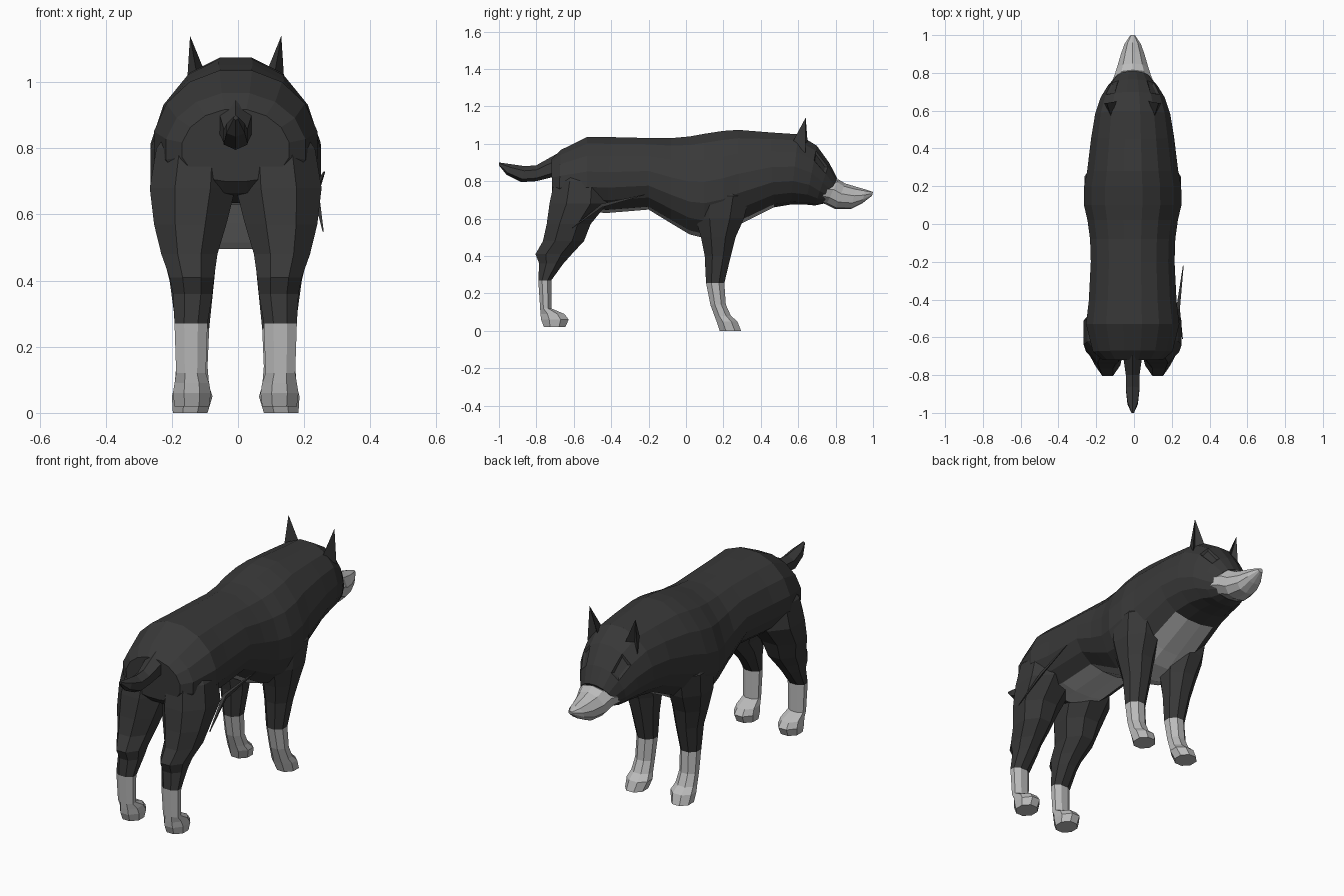
import bpy
import bmesh
import math
from mathutils import Vector

if "Cube" in bpy.data.objects:
    bpy.data.objects.remove(bpy.data.objects["Cube"], do_unlink=True)

CENTRE_X = -0.007
GIRTH = 0.42    # height fraction at which the trunk is widest


def make_material(name, colour):
    material = bpy.data.materials.new(name)
    material.use_nodes = True
    material.diffuse_color = colour
    shader = material.node_tree.nodes["Principled BSDF"]
    shader.inputs["Base Color"].default_value = colour
    shader.inputs["Roughness"].default_value = 0.9
    return material


black_fur = make_material("black fur", (0.04, 0.04, 0.04, 1))
grey_fur = make_material("light grey fur", (0.5, 0.5, 0.5, 1))
PALETTE = (black_fur, grey_fur)
BLACK, GREY = range(len(PALETTE))


def finish(name, bm, rule):
    """Turn a bmesh into a flat-shaded object, coloured by a rule on each face."""
    bmesh.ops.recalc_face_normals(bm, faces=bm.faces)
    for face in bm.faces:
        face.material_index = rule(face.calc_center_median(), face.normal)
    mesh = bpy.data.meshes.new(name)
    bm.to_mesh(mesh)
    bm.free()
    for material in PALETTE:
        mesh.materials.append(material)
    obj = bpy.data.objects.new(name, mesh)
    obj.location.x = CENTRE_X
    bpy.context.collection.objects.link(obj)
    return obj


def loft(rings):
    """Skin a list of equal-length point rings and cap both ends."""
    bm = bmesh.new()
    rows = [[bm.verts.new(point) for point in ring] for ring in rings]
    count = len(rows[0])
    for low, high in zip(rows, rows[1:]):
        for i in range(count):
            j = (i + 1) % count
            bm.faces.new((low[i], low[j], high[j], high[i]))
    bm.faces.new(rows[0])
    bm.faces.new(rows[-1])
    bmesh.ops.recalc_face_normals(bm, faces=bm.faces)
    return bm


def circle(sides):
    for i in range(sides):
        angle = math.tau * (i + 0.5) / sides
        yield math.cos(angle), math.sin(angle)


def trunk_ring(top_y, top_z, low_y, low_z, half_width, sides):
    """Upright, possibly tilted egg outline with a flattened underside."""
    top, low = Vector((0, top_y, top_z)), Vector((0, low_y, low_z))
    ring = []
    for c, s in circle(sides):
        if s < 0:
            height = GIRTH * (1 + max(s / 0.92, -1))
        else:
            height = GIRTH + (1 - GIRTH) * s
        ring.append(low.lerp(top, height) + Vector((half_width * c, 0, 0)))
    return ring


def leg_ring(z, back, front, inner, outer, side):
    """Level oval with a slightly boxy outline."""
    ring = []
    for c, s in circle(8):
        x = (inner + outer) / 2 + c * (outer - inner) / 2 * 1.08
        y = (back + front) / 2 + s * (front - back) / 2 * 1.08
        ring.append(Vector((side * x, y, z)))
    return ring


def all_black(centre, normal):
    return BLACK


def all_grey(centre, normal):
    return GREY


# Body, neck and head: top y, top z, bottom y, bottom z, half width
BODY = [
    (-0.72, 0.92, -0.715, 0.7, 0.165),
    (-0.67, 0.97, -0.68, 0.665, 0.215),
    (-0.53, 1.04, -0.53, 0.635, 0.252),
    (-0.4, 1.04, -0.42, 0.63, 0.237),
    (-0.2, 1.035, -0.2, 0.648, 0.226),
    (-0.08, 1.035, -0.08, 0.575, 0.23),
    (0.02, 1.045, 0.02, 0.515, 0.244),
    (0.1, 1.06, 0.1, 0.495, 0.263),
    (0.2, 1.075, 0.2, 0.52, 0.262),
    (0.28, 1.08, 0.28, 0.565, 0.246),
    (0.45, 1.065, 0.47, 0.66, 0.223),
    (0.6, 1.055, 0.56, 0.675, 0.203),
    (0.7, 0.993, 0.64, 0.675, 0.172),
    (0.767, 0.9, 0.69, 0.67, 0.135),
    (0.81, 0.815, 0.735, 0.68, 0.097),
]


def body_colour(centre, normal):
    underside = normal.z < -0.6 and abs(centre.x) < 0.12
    return GREY if underside and -0.5 < centre.y < 0.4 else BLACK


body = loft([trunk_ring(*row, sides=16) for row in BODY])
# Sunken eye sockets, one inset face on each side of the head
for side in (-1, 1):
    spot = Vector((side * 0.12, 0.72, 0.89))
    socket = min(body.faces, key=lambda f: (f.calc_center_median() - spot).length)
    bmesh.ops.inset_individual(body, faces=[socket], thickness=0.016, depth=-0.008)
finish("body", body, body_colour)

# Snout, its cheeks overlapping the head a little
SNOUT = [
    (0.785, 0.8, 0.71, 0.69, 0.115),
    (0.815, 0.81, 0.75, 0.675, 0.101),
    (0.85, 0.788, 0.8, 0.65, 0.087),
    (0.91, 0.77, 0.88, 0.65, 0.066),
    (0.96, 0.756, 0.94, 0.68, 0.046),
    (1.0, 0.742, 0.995, 0.722, 0.014),
]
finish("snout", loft([trunk_ring(*row, sides=10) for row in SNOUT]), all_grey)

# Tail, drooping then curling up to a point
TAIL = [
    (-0.56, 1.02, -0.64, 0.8, 0.11),
    (-0.72, 0.93, -0.72, 0.82, 0.055),
    (-0.8, 0.885, -0.8, 0.8, 0.042),
    (-0.86, 0.88, -0.88, 0.795, 0.042),
    (-0.93, 0.89, -0.96, 0.835, 0.032),
    (-1.0, 0.9, -1.0, 0.885, 0.008),
]
finish("tail", loft([trunk_ring(*row, sides=6) for row in TAIL]), all_black)

# Legs: height, back y, front y, inner x, outer x
FRONT_LEG = [
    (0.85, 0.1, 0.26, 0.08, 0.17),
    (0.72, 0.04, 0.34, 0.06, 0.255),
    (0.6, 0.05, 0.31, 0.05, 0.246),
    (0.5, 0.08, 0.265, 0.055, 0.225),
    (0.4, 0.1, 0.24, 0.065, 0.2),
    (0.255, 0.107, 0.205, 0.08, 0.18),
    (0.14, 0.13, 0.213, 0.085, 0.18),
    (0.08, 0.152, 0.24, 0.08, 0.185),
    (0.05, 0.163, 0.275, 0.07, 0.193),
    (0.0, 0.18, 0.295, 0.085, 0.19),
]
REAR_LEG = [
    (0.92, -0.64, -0.5, 0.03, 0.15),
    (0.8, -0.705, -0.42, 0.0, 0.24),
    (0.68, -0.73, -0.42, 0.0, 0.26),
    (0.57, -0.745, -0.51, 0.028, 0.247),
    (0.48, -0.765, -0.545, 0.055, 0.225),
    (0.41, -0.805, -0.61, 0.065, 0.2),
    (0.36, -0.785, -0.655, 0.07, 0.19),
    (0.27, -0.79, -0.72, 0.085, 0.185),
    (0.12, -0.78, -0.72, 0.09, 0.18),
    (0.09, -0.778, -0.65, 0.08, 0.185),
    (0.06, -0.775, -0.627, 0.075, 0.19),
    (0.02, -0.76, -0.645, 0.08, 0.185),
]


def sock_colour(centre, normal):
    return GREY if centre.z < 0.26 else BLACK


for side, word in ((1, "left"), (-1, "right")):
    for part, rows in (("front", FRONT_LEG), ("rear", REAR_LEG)):
        leg = loft([leg_ring(*row, side=side) for row in rows])
        finish(f"{word}_{part}_leg", leg, sock_colour)

    # Pointed ear with a hollowed front
    ear = bmesh.new()
    tip = ear.verts.new((side * 0.138, 0.64, 1.14))
    base = [ear.verts.new((side * x, y, z)) for x, y, z in (
        (0.15, 0.64, 0.95), (0.115, 0.615, 1.0),
        (0.085, 0.65, 1.01), (0.115, 0.57, 1.01))]
    for i, vert in enumerate(base):
        ear.faces.new((vert, base[i - 1], tip))
    ear.faces.new(base)
    finish(f"{word}_ear", ear, all_black)

# Loose sliver of fur on the left flank, tapering at both ends
tuft = loft([[Vector((x, y, z)), Vector((x - size, y, z)), Vector((x, y, z - size))]
             for x, y, z, size in ((0.266, -0.61, 0.55, 0.004),
                                   (0.25, -0.45, 0.68, 0.02),
                                   (0.27, -0.22, 0.73, 0.004))])
finish("flank_tuft", tuft, all_black)
